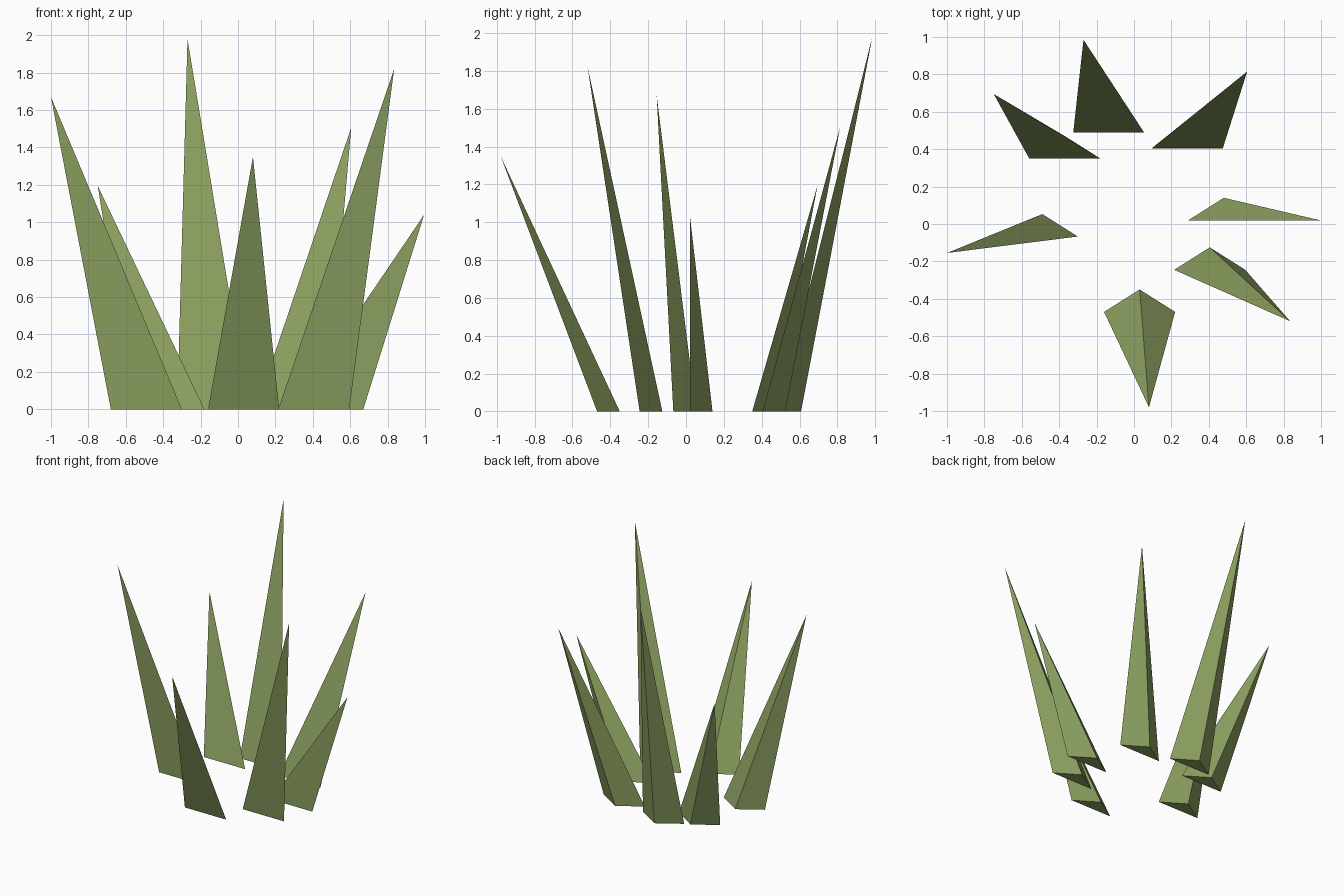
import bpy
import bmesh

cube = bpy.data.objects.get("Cube")
if cube:
    bpy.data.objects.remove(cube, do_unlink=True)

# Single leaf colour
green = bpy.data.materials.new("grass green")
green.use_nodes = True
colour = (0.26, 0.35, 0.117, 1)
green.diffuse_color = colour
bsdf = green.node_tree.nodes["Principled BSDF"]
bsdf.inputs["Base Color"].default_value = colour
bsdf.inputs["Roughness"].default_value = 0.9

HALF_WIDTH = 0.19
DEPTH = 0.12


def make_blade(name, x, y, tip):
    """Leaning spike on a flat triangular foot; (x, y) is the middle of its front edge."""
    bm = bmesh.new()
    left = bm.verts.new((x + HALF_WIDTH, y, 0))
    right = bm.verts.new((x - HALF_WIDTH, y, 0))
    back = bm.verts.new((x, y + DEPTH, 0))
    top = bm.verts.new(tip)
    foot = (right, left, back)
    bm.faces.new(foot)
    for i in range(3):
        bm.faces.new((foot[i], foot[(i + 1) % 3], top))
    bmesh.ops.recalc_face_normals(bm, faces=bm.faces)
    mesh = bpy.data.meshes.new(name)
    bm.to_mesh(mesh)
    bm.free()
    mesh.materials.append(green)
    bpy.context.collection.objects.link(bpy.data.objects.new(name, mesh))


# Ring of blades, fanning outwards: name, foot x, foot y, tip
blades = [
    ("front_blade", 0.03, -0.47, (0.08, -0.98, 1.35)),
    ("front_left_blade", 0.405, -0.245, (0.835, -0.52, 1.82)),
    ("left_blade", 0.48, 0.02, (0.995, 0.02, 1.04)),
    ("back_left_blade", 0.285, 0.405, (0.605, 0.815, 1.505)),
    ("back_blade", -0.135, 0.488, (-0.27, 0.985, 1.98)),
    ("back_right_blade", -0.37, 0.35, (-0.75, 0.695, 1.195)),
    ("right_blade", -0.49, -0.067, (-1.0, -0.155, 1.67)),
]
for blade in blades:
    make_blade(*blade)
